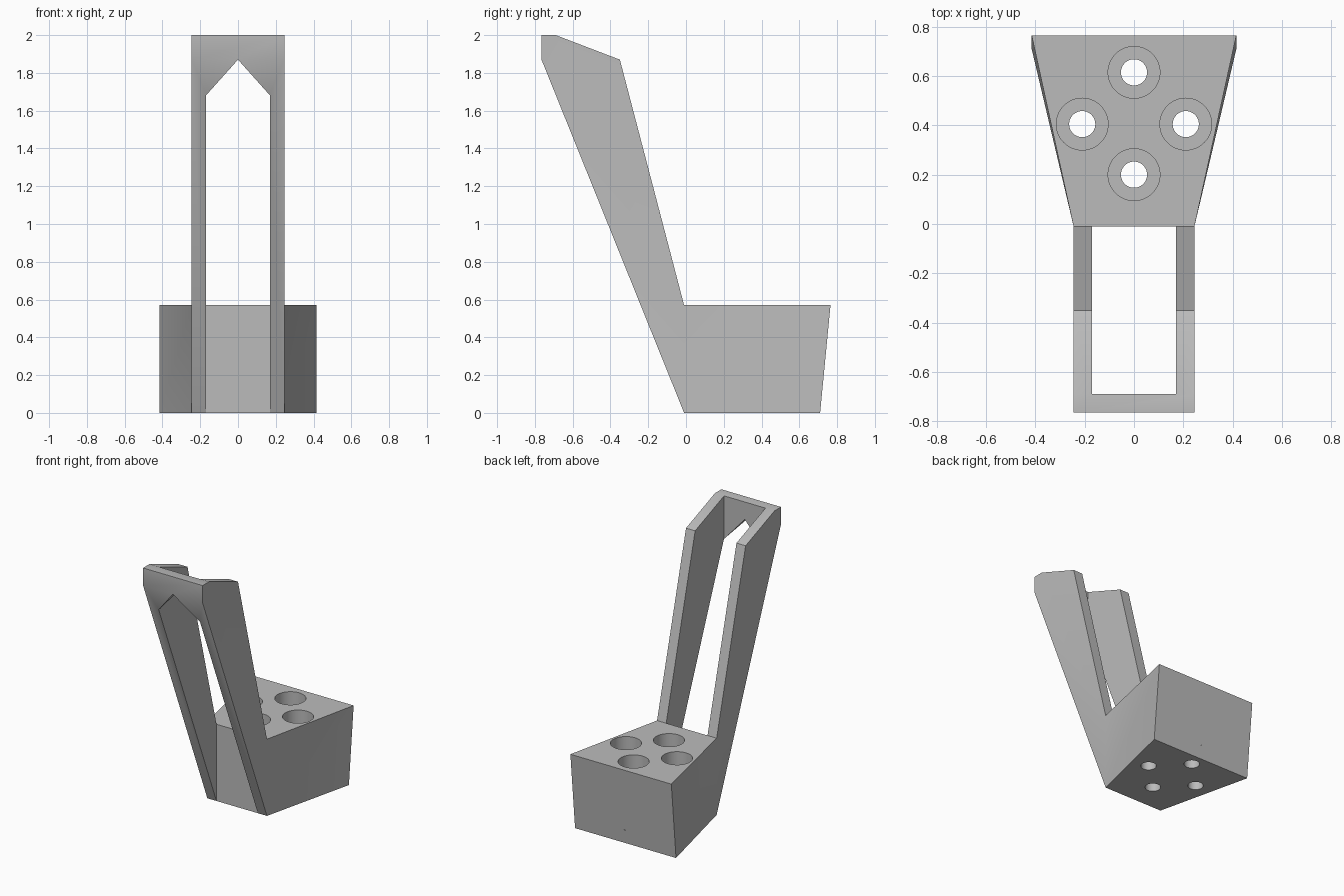
import bpy, bmesh, math
from mathutils import Vector

if "Cube" in bpy.data.objects:
    bpy.data.objects.remove(bpy.data.objects["Cube"], do_unlink=True)

# Single plain grey
grey = bpy.data.materials.new("plain_grey")
grey.use_nodes = True
grey.diffuse_color = (0.5, 0.5, 0.5, 1)
grey.node_tree.nodes["Principled BSDF"].inputs["Base Color"].default_value = (0.5, 0.5, 0.5, 1)


def loft(name, start, end):
    """Solid between two matching outlines."""
    bm = bmesh.new()
    a = [bm.verts.new(p) for p in start]
    b = [bm.verts.new(p) for p in end]
    bm.faces.new(a)
    bm.faces.new(b[::-1])
    for i in range(len(a)):
        j = (i + 1) % len(a)
        bm.faces.new((a[i], b[i], b[j], a[j]))
    bmesh.ops.recalc_face_normals(bm, faces=bm.faces)
    mesh = bpy.data.meshes.new(name)
    bm.to_mesh(mesh)
    bm.free()
    mesh.materials.append(grey)
    obj = bpy.data.objects.new(name, mesh)
    bpy.context.collection.objects.link(obj)
    return obj


def cylinder(name, x, y, radius, bottom, top):
    n = 64
    ring = [Vector((x + radius * math.cos(2 * math.pi * i / n),
                    y + radius * math.sin(2 * math.pi * i / n), bottom)) for i in range(n)]
    return loft(name, ring, [p + Vector((0, 0, top - bottom)) for p in ring])


def combine(target, other, operation):
    mod = target.modifiers.new("combine", 'BOOLEAN')
    mod.operation = operation
    mod.solver = 'EXACT'
    mod.object = other
    bpy.context.view_layer.objects.active = target
    bpy.ops.object.modifier_apply(modifier=mod.name)
    bpy.data.objects.remove(other, do_unlink=True)


JOINT, HALF, INNER, REAR = -0.01, 0.245, 0.17, 0.415

# Leaning frame: side profile extruded across the width
profile = [(JOINT, 0), (JOINT, 0.57), (-0.35, 1.87), (-0.69, 2), (-0.765, 2), (-0.765, 1.87)]
stand = loft("stand", [(-HALF, y, z) for y, z in profile], [(HALF, y, z) for y, z in profile])

# Vertical slot that leaves two arms and the front wall
slot = [(-INNER, -0.69), (INNER, -0.69), (INNER, 0.3), (-INNER, 0.3)]
combine(stand, loft("slot_cutter", [(x, y, -0.2) for x, y in slot],
                    [(x, y, 2.2) for x, y in slot]), 'DIFFERENCE')

# Pointed notch in the front wall
notch = [(-INNER, 1.68), (0, 1.87), (INNER, 1.68), (INNER, 1.5), (-INNER, 1.5)]
combine(stand, loft("notch_cutter", [(x, -1, z) for x, z in notch],
                    [(x, -0.6, z) for x, z in notch]), 'DIFFERENCE')

# Flared base block with a leaning rear face
def base_outline(rear_y, z):
    return [(-HALF, JOINT, z), (HALF, JOINT, z), (REAR, rear_y, z), (-REAR, rear_y, z)]

block = loft("base_block", base_outline(0.71, 0), base_outline(0.765, 0.57))
combine(stand, block, 'UNION')

# Four stepped holes
for x, y in [(0, 0.615), (-0.21, 0.405), (0.21, 0.405), (0, 0.2)]:
    combine(stand, cylinder("bore_cutter", x, y, 0.105, 0.1, 0.8), 'DIFFERENCE')
    combine(stand, cylinder("hole_cutter", x, y, 0.053, -0.2, 0.3), 'DIFFERENCE')

# Smooth the bores while keeping hard edges
bpy.ops.object.select_all(action='DESELECT')
stand.select_set(True)
bpy.context.view_layer.objects.active = stand
bpy.ops.object.shade_smooth_by_angle(angle=math.radians(30))
